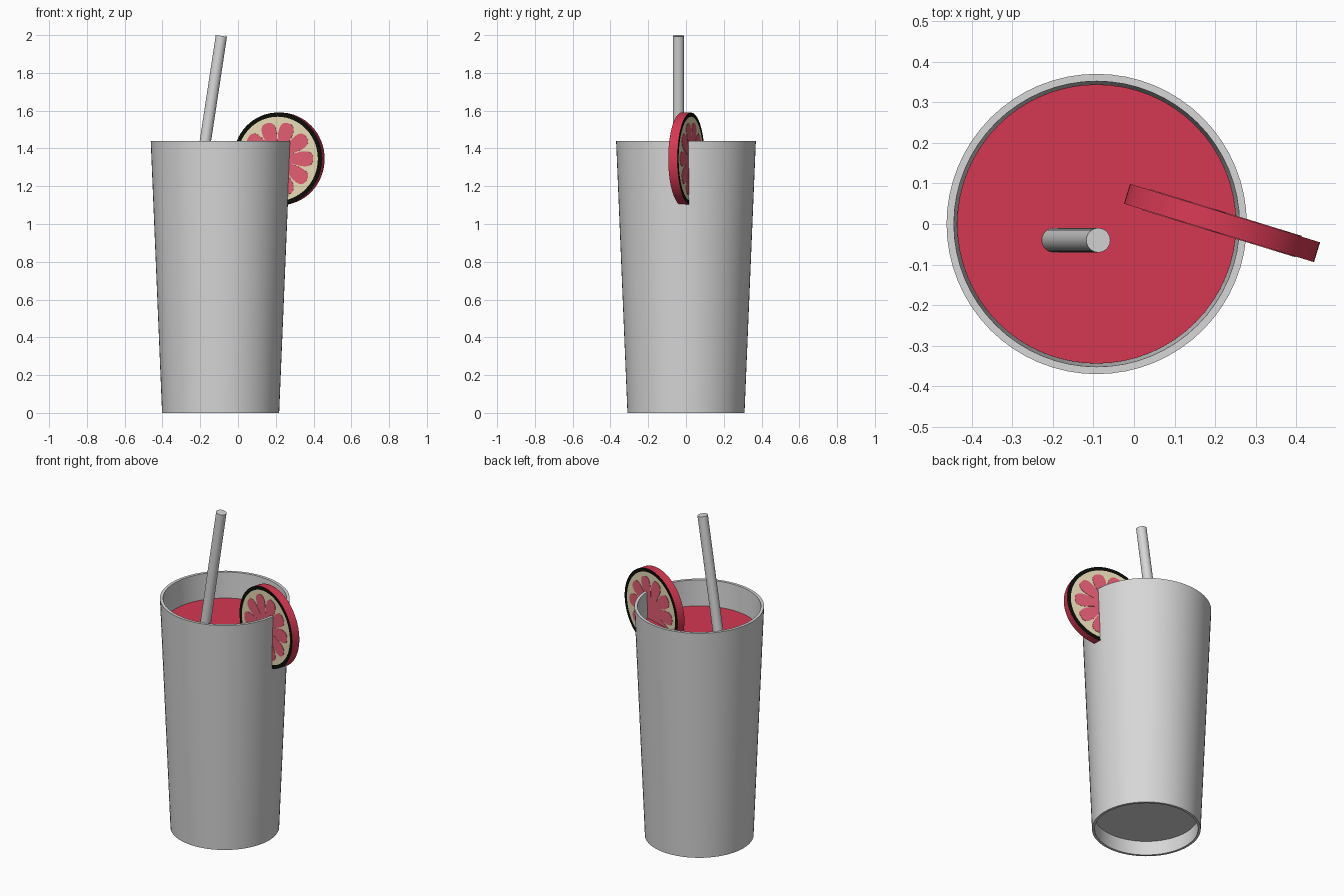
import bpy, bmesh, math
from mathutils import Vector, Matrix

if "Cube" in bpy.data.objects:
    bpy.data.objects.remove(bpy.data.objects["Cube"])

CX = -0.092  # glass axis


def material(name, rgb):
    m = bpy.data.materials.new(name)
    m.diffuse_color = (*rgb, 1)
    m.use_nodes = True
    m.node_tree.nodes["Principled BSDF"].inputs["Base Color"].default_value = m.diffuse_color
    return m


GREY = material("glass grey", (0.68, 0.68, 0.68))
RED = material("drink red", (0.66, 0.04, 0.085))
BLACK = material("rind black", (0.003, 0.004, 0.002))
CREAM = material("pith cream", (0.80, 0.70, 0.46))
PINK = material("flesh pink", (0.76, 0.11, 0.17))


def finish(name, bm, mats, matrix, smooth=True):
    bmesh.ops.remove_doubles(bm, verts=bm.verts, dist=1e-5)
    bmesh.ops.recalc_face_normals(bm, faces=bm.faces)
    me = bpy.data.meshes.new(name)
    bm.to_mesh(me)
    bm.free()
    for m in mats:
        me.materials.append(m)
    ob = bpy.data.objects.new(name, me)
    bpy.context.collection.objects.link(ob)
    ob.matrix_world = matrix
    if smooth:
        bpy.ops.object.select_all(action='DESELECT')
        ob.select_set(True)
        bpy.context.view_layer.objects.active = ob
        bpy.ops.object.shade_smooth_by_angle(angle=math.radians(35))
    return ob


def lathe(name, profile, mats, matrix, slots=None, segs=64):
    """Spin (radius, z) points about z; slots gives a material per band."""
    bm = bmesh.new()
    rings = []
    for r, z in profile:
        if r == 0:
            rings.append([bm.verts.new((0, 0, z))] * segs)
        else:
            rings.append([bm.verts.new((r * math.cos(2 * math.pi * i / segs),
                                        r * math.sin(2 * math.pi * i / segs), z))
                          for i in range(segs)])
    for k, (a, b) in enumerate(zip(rings, rings[1:])):
        for i in range(segs):
            j = (i + 1) % segs
            f = bm.faces.new(list(dict.fromkeys((a[i], a[j], b[j], b[i]))))
            f.material_index = slots[k] if slots else 0
    return finish(name, bm, mats, matrix)


# Glass with thin walls and a recessed base
axis = Matrix.Translation((CX, 0, 0))
lathe("glass", [(0, 0.09), (0.297, 0.09), (0.295, 0), (0.31, 0), (0.37, 1.44),
                (0.352, 1.44), (0.298, 0.11), (0, 0.11)], [GREY], axis)

# Drink filling the glass
lathe("drink", [(0, 0.112), (0.297, 0.112), (0.344, 1.28), (0, 1.28)], [RED], axis)

# Leaning straw
top = Vector((-0.088, -0.04, 1.996))
low = Vector((-0.355, -0.04, 0.24))
tilt = (top - low).to_track_quat('Z', 'Y').to_matrix().to_4x4()
length = (top - low).length
lathe("straw", [(0, 0), (0.03, 0), (0.03, length), (0, length)], [GREY],
      Matrix.Translation(low) @ tilt, segs=32)

# Fruit slice on the rim: red edge, black ring, cream pith
H = 0.0255
along = Vector((math.cos(math.radians(-17.1)), math.sin(math.radians(-17.1)), 0))
up = Vector((0, 0, 1))
front = along.cross(up)
slice_mat = Matrix((along, up, front)).transposed().to_4x4()
slice_mat.translation = (0.217, 0.0025, 1.345)
lathe("fruit_slice", [(0, -H), (0.223, -H), (0.245, -H), (0.245, H), (0.223, H), (0, H)],
      [RED, BLACK, CREAM], slice_mat, slots=[2, 1, 0, 1, 2])


# Ten-segment flesh plate for each face of the slice
def flesh(name, z0, z1, segments=10, steps=20):
    bm = bmesh.new()
    n = segments * steps
    low_ring, high_ring = [], []
    for i in range(n):
        t = abs(2 * (i % steps) / steps - 1)
        r = 0.075 + 0.122 * math.sqrt(1 - t ** 3)
        a = math.pi / 2 + 2 * math.pi * i / n
        x, y = r * math.cos(a), r * math.sin(a)
        low_ring.append(bm.verts.new((x, y, z0)))
        high_ring.append(bm.verts.new((x, y, z1)))
    c0, c1 = bm.verts.new((0, 0, z0)), bm.verts.new((0, 0, z1))
    for i in range(n):
        j = (i + 1) % n
        bm.faces.new((low_ring[i], low_ring[j], high_ring[j], high_ring[i]))
        bm.faces.new((c1, high_ring[i], high_ring[j]))
        bm.faces.new((c0, low_ring[j], low_ring[i]))
    finish(name, bm, [PINK], slice_mat, smooth=False)


flesh("flesh_front", H - 0.002, H + 0.002)
flesh("flesh_back", -H - 0.002, -H + 0.002)
